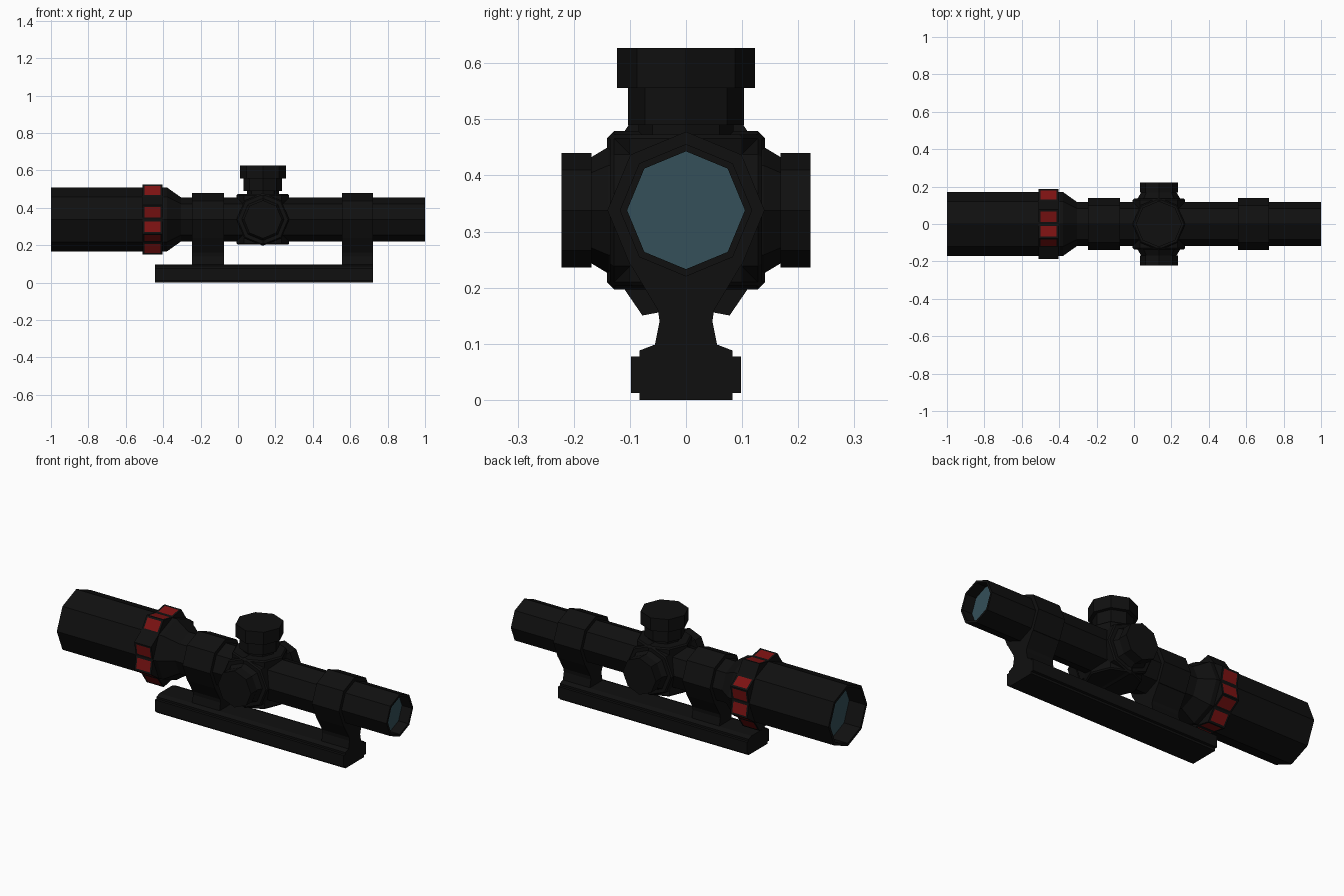
import bpy, bmesh
from math import sin, cos, pi
from mathutils import Vector

if "Cube" in bpy.data.objects:
    bpy.data.objects.remove(bpy.data.objects["Cube"])

AXIS_Z = 0.338      # height of the optical axis
TURRET_X = 0.133    # position of the adjustment turrets


def material(name, rgb):
    m = bpy.data.materials.new(name)
    m.use_nodes = True
    m.diffuse_color = (*rgb, 1)
    m.node_tree.nodes["Principled BSDF"].inputs["Base Color"].default_value = (*rgb, 1)
    return m


BLACK = material("matte black", (0.005, 0.005, 0.005))
RED = material("dark red", (0.2, 0.006, 0.006))
GLASS = material("blue grey glass", (0.035, 0.08, 0.1))


def finish(name, bm, *mats):
    bmesh.ops.recalc_face_normals(bm, faces=bm.faces[:])
    mesh = bpy.data.meshes.new(name)
    bm.to_mesh(mesh)
    bm.free()
    for m in mats:
        mesh.materials.append(m)
    ob = bpy.data.objects.new(name, mesh)
    bpy.context.collection.objects.link(ob)
    return ob


def lathe(profile, axis, origin, radii=(1,) * 8):
    """Turn (distance, radius) pairs about an axis; returns bmesh, sides, caps."""
    a = Vector(axis)
    u = Vector((0, 0, 1)) if abs(a.z) < 0.5 else Vector((1, 0, 0))
    v = a.cross(u)
    n = len(radii)
    bm = bmesh.new()
    rings = []
    for d, r in profile:
        rings.append([bm.verts.new(Vector(origin) + a * d + r * k *
                      (u * cos(2 * pi * i / n) + v * sin(2 * pi * i / n)))
                      for i, k in enumerate(radii)])
    sides = [bm.faces.new((p[i], p[(i + 1) % n], q[(i + 1) % n], q[i]))
             for p, q in zip(rings, rings[1:]) for i in range(n)]
    caps = [bm.faces.new(rings[0]), bm.faces.new(rings[-1])]
    return bm, sides, caps


def extrude_x(name, half_profile, x0, x1):
    """Extrude a mirrored (y, z) outline along x."""
    pts = half_profile + [(-y, z) for y, z in reversed(half_profile)]
    bm = bmesh.new()
    a, b = [[bm.verts.new((x, y, z)) for y, z in pts] for x in (x0, x1)]
    n = len(pts)
    for i in range(n):
        j = (i + 1) % n
        bm.faces.new((a[i], a[j], b[j], b[i]))
    bm.faces.new(a)
    bm.faces.new(b)
    return finish(name, bm, BLACK)


# Main tube with bell, and recessed lenses at both ends
bm, sides, caps = lathe([(-0.9, 0.155), (-1, 0.155), (-1, 0.171), (-0.38, 0.171),
                         (-0.305, 0.118), (1, 0.118), (1, 0.105), (0.94, 0.105)],
                        (1, 0, 0), (0, 0, AXIS_Z))
for f in caps:
    f.material_index = 1
finish("scope_tube", bm, BLACK, GLASS)

# Fluted zoom ring with inset red marks
bm, sides, caps = lathe([(-0.51, 1), (-0.405, 1)], (1, 0, 0), (0, 0, AXIS_Z),
                        (0.173, 0.203) * 8)
bmesh.ops.recalc_face_normals(bm, faces=bm.faces[:])
marked = []
for f in sides:
    c = f.calc_center_median()
    plain = (c.z > AXIS_Z + 0.09 and c.z < AXIS_Z + 0.11 and c.y < 0) or \
            (c.y > 0.09 and c.y < 0.11 and c.z > AXIS_Z)
    if not plain:
        marked.append(f)
bmesh.ops.inset_individual(bm, faces=marked, thickness=0.015, depth=0)
for f in marked:
    f.material_index = 1
finish("zoom_ring", bm, BLACK, RED)

# Clamp rings and their pedestals
neck = [(0.057, 0.09), (0.047, 0.14), (0.05, 0.16), (0.098, 0.24), (0.098, 0.3)]
for name, x0, x1 in (("front", -0.245, -0.075), ("rear", 0.555, 0.722)):
    bm, _, _ = lathe([(x0, 0.14), (x1, 0.14)], (1, 0, 0), (0, 0, AXIS_Z))
    finish(name + "_clamp_ring", bm, BLACK)
    extrude_x(name + "_pedestal", neck, x0, x1)

# Mount rail
extrude_x("mount_rail", [(0.083, 0), (0.083, 0.012), (0.098, 0.012), (0.098, 0.077),
                         (0.083, 0.077), (0.083, 0.088), (0.057, 0.098)], -0.445, 0.722)

# Turret housing from two crossing drums with a small edge bevel
drum = [(-0.135, 0.134), (-0.128, 0.141), (0.128, 0.141), (0.135, 0.134)]
for name, axis in (("vertical", (0, 0, 1)), ("cross", (0, 1, 0))):
    bm, _, _ = lathe(drum, axis, (TURRET_X, 0, AXIS_Z))
    finish(name + "_turret_housing", bm, BLACK)

# Side turrets
for name, s in (("front", -1), ("back", 1)):
    bm, _, _ = lathe([(0.12, 0.113), (0.138, 0.113), (0.168, 0.095),
                      (0.168, 0.102), (0.222, 0.102)], (0, s, 0), (TURRET_X, 0, AXIS_Z))
    finish(name + "_side_turret", bm, BLACK)

# Top turret
bm, _, _ = lathe([(0.45, 0.085), (0.49, 0.085), (0.49, 0.103), (0.556, 0.103),
                  (0.556, 0.123), (0.627, 0.123)], (0, 0, 1), (TURRET_X, 0, 0))
finish("top_turret", bm, BLACK)
